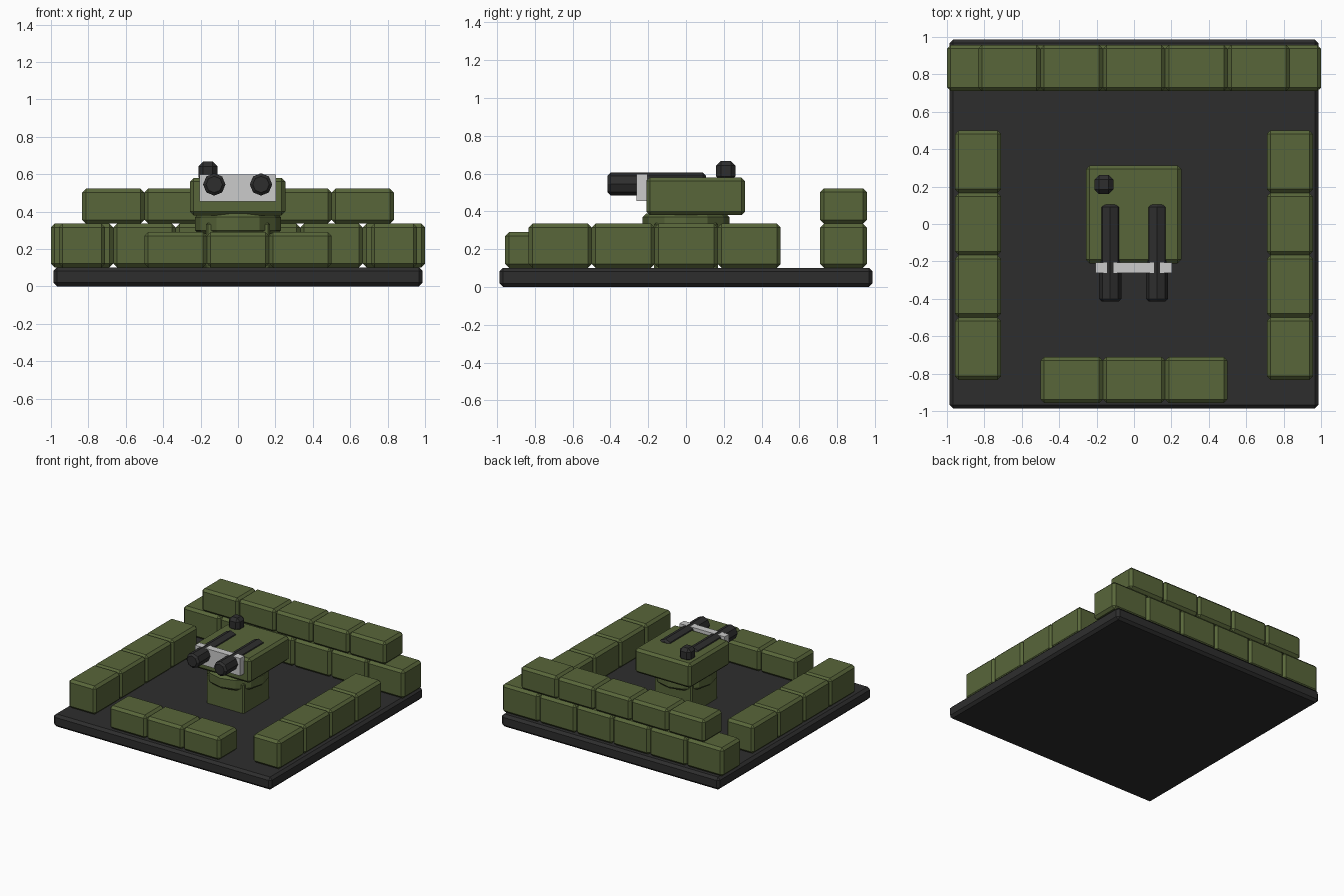
import bpy, math

if "Cube" in bpy.data.objects:
    bpy.data.objects.remove(bpy.data.objects["Cube"])


def material(name, r, g, b):
    m = bpy.data.materials.new(name)
    m.diffuse_color = (r, g, b, 1)
    m.use_nodes = True
    m.node_tree.nodes["Principled BSDF"].inputs["Base Color"].default_value = m.diffuse_color
    return m


GREEN = material("olive", 0.098, 0.133, 0.042)
DARK = material("charcoal", 0.027, 0.027, 0.027)


def finish(ob, name, mat, bevel):
    ob.name = name
    if mat:
        ob.data.materials.append(mat)
    if bevel:
        mod = ob.modifiers.new("bevel", 'BEVEL')
        mod.width = bevel
        mod.segments = 1
        mod.limit_method = 'ANGLE'
        mod.angle_limit = math.radians(60)
    return ob


def box(name, x, y, z, mat=None, bevel=0.02):
    """Bevelled box from (min, max) pairs."""
    size = [b - a for a, b in (x, y, z)]
    bpy.ops.mesh.primitive_cube_add(size=1, location=[(a + b) / 2 for a, b in (x, y, z)])
    ob = bpy.context.object
    ob.scale = size
    bpy.ops.object.transform_apply(location=False, rotation=False, scale=True)
    return finish(ob, name, mat, bevel)


def cylinder(name, sides, radius, depth, loc, rot, mat, bevel):
    bpy.ops.mesh.primitive_cylinder_add(vertices=sides, radius=radius, depth=depth,
                                        location=loc, rotation=rot)
    return finish(bpy.context.object, name, mat, bevel)


STEP = 1 / 3

# ground slab
box("base_slab", (-0.987, 0.987), (-0.987, 0.987), (0, 0.102), DARK)

# back wall: two staggered courses
for count, z in ((6, (0.102, 0.335)), (5, (0.335, 0.522))):
    for i in range(count):
        x = (i - count / 2) * STEP
        box("back_wall_block", (x, x + STEP), (0.71, 0.957), z, GREEN)

# side walls
for x in ((-0.957, -0.71), (0.71, 0.957)):
    for i in range(4):
        y = -0.833 + i * STEP
        box("side_wall_block", x, (y, y + STEP), (0.102, 0.335), GREEN)

# front wall
for i in range(3):
    x = -0.5 + i * STEP
    box("front_wall_block", (x, x + STEP), (-0.957, -0.71), (0.102, 0.29), GREEN)

# pedestal and turning ring
box("pedestal", (-0.17, 0.17), (-0.17, 0.17), (0.09, 0.34), GREEN, 0.01)
cylinder("turning_ring", 12, 0.23, 0.11, (0, 0, 0.335), (0, 0, 0), GREEN, 0.02)

# turret head
box("turret_head", (-0.257, 0.253), (-0.21, 0.313), (0.38, 0.58), GREEN)
box("gun_plate", (-0.207, 0.203), (-0.262, -0.205), (0.455, 0.598), None, 0)
box("sight_knob", (-0.212, -0.11), (0.16, 0.262), (0.56, 0.667), DARK, 0.025)

# twin barrels
for x in (-0.127, 0.123):
    cylinder("barrel", 8, 0.06, 0.52, (x, -0.155, 0.545), (math.pi / 2, 0, 0), DARK, 0.015)
